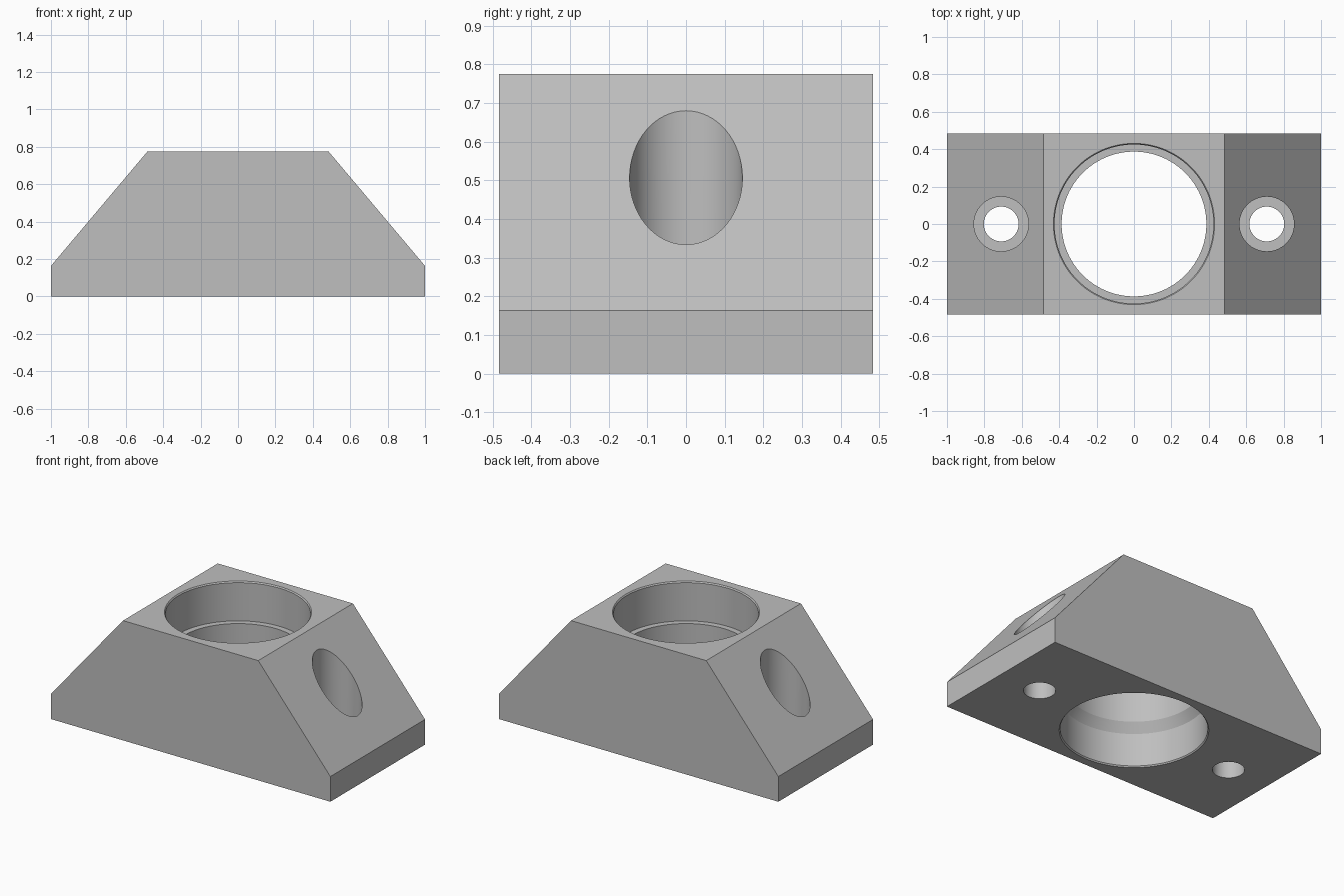
import bpy, bmesh
from math import cos, sin, pi, radians

if "Cube" in bpy.data.objects:
    bpy.data.objects.remove(bpy.data.objects["Cube"], do_unlink=True)

GREY = (0.52, 0.52, 0.52, 1)
metal = bpy.data.materials.new("plain_grey")
metal.use_nodes = True
metal.diffuse_color = GREY
metal.node_tree.nodes["Principled BSDF"].inputs["Base Color"].default_value = GREY


def add_object(name, bm):
    bmesh.ops.recalc_face_normals(bm, faces=bm.faces)
    mesh = bpy.data.meshes.new(name)
    bm.to_mesh(mesh)
    bm.free()
    mesh.materials.append(metal)
    obj = bpy.data.objects.new(name, mesh)
    bpy.context.collection.objects.link(obj)
    return obj


def lathe(name, profile, x=0, sides=96):
    """Closed solid turned about a vertical axis from (radius, z) points."""
    bm = bmesh.new()
    rings = [[bm.verts.new((x + r * cos(2 * pi * i / sides), r * sin(2 * pi * i / sides), z))
              for i in range(sides)] for r, z in profile]
    for low, high in zip(rings, rings[1:]):
        for i in range(sides):
            j = (i + 1) % sides
            bm.faces.new((low[i], low[j], high[j], high[i]))
    bm.faces.new(rings[0])
    bm.faces.new(rings[-1])
    return add_object(name, bm)


# Block: sloped-shoulder outline extruded front to back
top, edge, half_depth = 0.775, 0.163, 0.484
outline = [(-1, 0), (1, 0), (1, edge), (0.484, top), (-0.484, top), (-1, edge)]
bm = bmesh.new()
face = bm.faces.new([bm.verts.new((x, -half_depth, z)) for x, z in outline])
side = bmesh.ops.extrude_face_region(bm, geom=[face])
verts = [v for v in side["geom"] if isinstance(v, bmesh.types.BMVert)]
bmesh.ops.translate(bm, verts=verts, vec=(0, 2 * half_depth, 0))
block = add_object("bearing_block", bm)

# Main bore: chamfered mouths, wide seats at both ends, a narrower rib between
mouth, seat, rib, bevel = 0.431, 0.425, 0.387, 0.008
bore = [(mouth, -0.1), (mouth, 0), (seat, bevel), (seat, 0.22), (rib, 0.28),
        (rib, 0.52), (seat, 0.52), (seat, top - bevel), (mouth, top), (mouth, 1)]
cutters = [lathe("bore_cutter", bore)]

# Counterbored bolt holes through both shoulders
bolt = [(0.093, -0.1), (0.093, edge), (0.146, edge), (0.146, 1)]
for label, s in (("left", 1), ("right", -1)):
    cutters.append(lathe(label + "_bolt_cutter", bolt, x=0.71 * s, sides=64))

for cutter in cutters:
    cutter.hide_render = True
    cutter.hide_set(True)
    cut = block.modifiers.new(cutter.name, "BOOLEAN")
    cut.operation = "DIFFERENCE"
    cut.solver = "EXACT"
    cut.object = cutter

# Apply the cuts, drop the cutters, smooth the round walls
bpy.context.view_layer.update()
cut_mesh = bpy.data.meshes.new_from_object(block.evaluated_get(bpy.context.evaluated_depsgraph_get()))
block.modifiers.clear()
block.data = cut_mesh
for cutter in cutters:
    bpy.data.objects.remove(cutter, do_unlink=True)
bpy.ops.object.select_all(action="DESELECT")
block.select_set(True)
bpy.context.view_layer.objects.active = block
bpy.ops.object.shade_smooth_by_angle(angle=radians(25))
